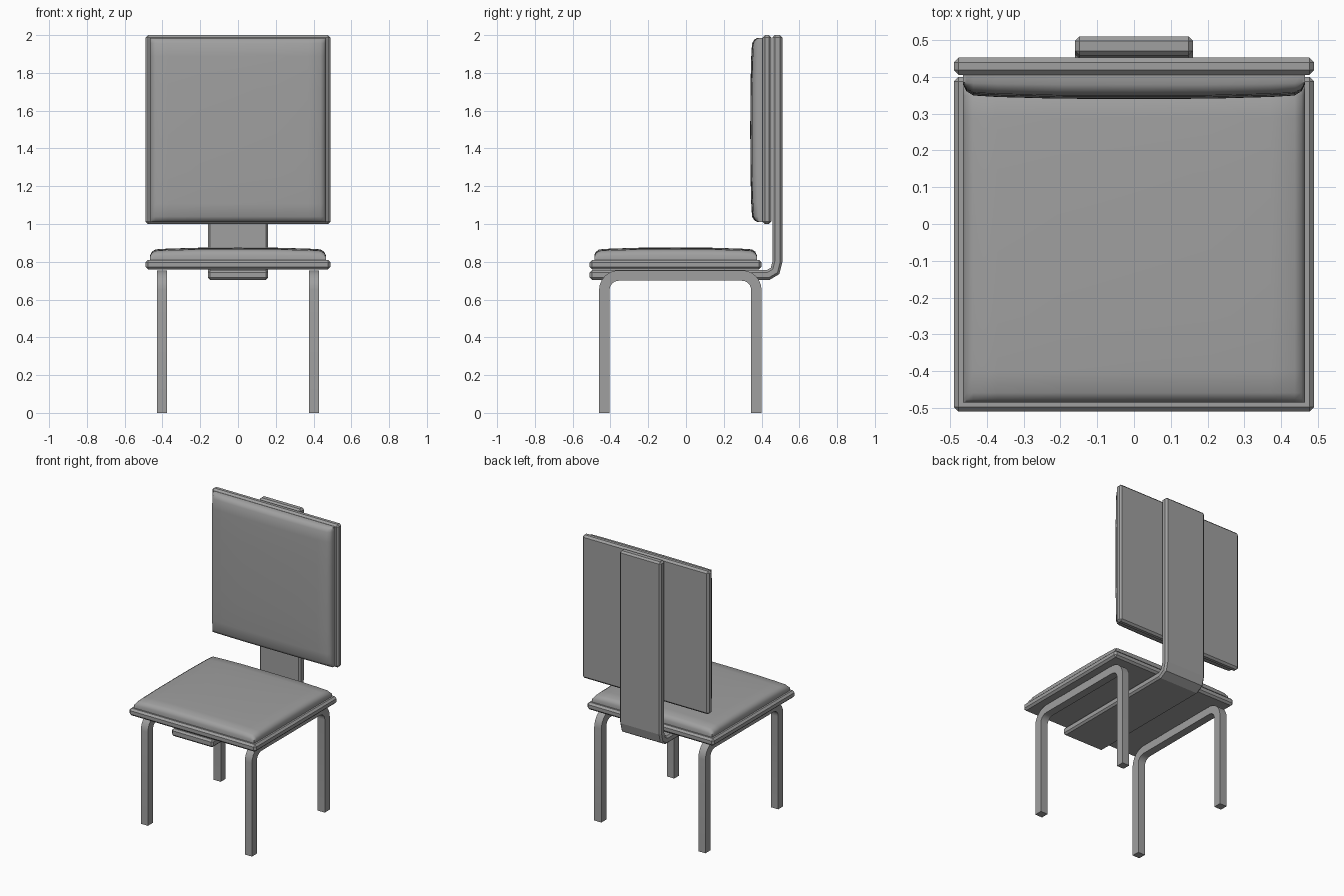
import bpy, bmesh, math
from mathutils import Vector, Matrix

cube = bpy.data.objects.get("Cube")
if cube:
    bpy.data.objects.remove(cube)

grey = bpy.data.materials.new("plain grey")
grey.use_nodes = True
COLOUR = (0.35, 0.35, 0.35, 1)
grey.diffuse_color = COLOUR
grey.node_tree.nodes["Principled BSDF"].inputs["Base Color"].default_value = COLOUR


def finish(name, bm, bevel=0, smooth=0):
    """Turn a bmesh into an object with optional chamfer and smooth shading."""
    bmesh.ops.recalc_face_normals(bm, faces=bm.faces)
    mesh = bpy.data.meshes.new(name)
    bm.to_mesh(mesh)
    bm.free()
    mesh.materials.append(grey)
    obj = bpy.data.objects.new(name, mesh)
    bpy.context.collection.objects.link(obj)
    if bevel:
        mod = obj.modifiers.new("chamfer", 'BEVEL')
        mod.width = bevel
        mod.segments = 1
        mod.limit_method = 'ANGLE'
        mod.angle_limit = math.radians(60)
    if smooth:
        bpy.ops.object.select_all(action='DESELECT')
        obj.select_set(True)
        bpy.context.view_layer.objects.active = obj
        bpy.ops.object.shade_smooth_by_angle(angle=math.radians(smooth))
    return obj


def board(name, lo, hi):
    lo, hi = Vector(lo), Vector(hi)
    bm = bmesh.new()
    bmesh.ops.create_cube(bm, size=1, matrix=Matrix.Translation((lo + hi) / 2)
                          @ Matrix.Diagonal((*(hi - lo), 1)))
    return finish(name, bm, bevel=0.013)


def sweep(name, path, x, width, thick, bevel=0):
    """Flat bar bent along a (y, z) path with mitred joints."""
    bm = bmesh.new()
    pts = [Vector(p) for p in path]
    rings = []
    for i, p in enumerate(pts):
        a = (p - pts[i - 1]).normalized() if i else (pts[1] - p).normalized()
        b = (pts[i + 1] - p).normalized() if i < len(pts) - 1 else a
        t = (a + b).normalized()
        n = Vector((-t.y, t.x)) * (thick / 2 / t.dot(a))
        rings.append([bm.verts.new((x + s * width / 2, p.x + n.x * k, p.y + n.y * k))
                      for s, k in ((-1, -1), (1, -1), (1, 1), (-1, 1))])
    for r, q in zip(rings, rings[1:]):
        for j in range(4):
            k = (j + 1) % 4
            bm.faces.new((r[j], r[k], q[k], q[j]))
    bm.faces.new(rings[0])
    bm.faces.new(rings[-1])
    return finish(name, bm, bevel, 0 if bevel else 30)


def cushion(name, half_x, half_y, height, matrix):
    """Padded slab: upright rim, quick rounded shoulder, faint dome."""
    shape = [(1, 0.42), (0.98, 0.68), (0.94, 0.86), (0.8, 0.92), (0.45, 0.99), (0, 1)]
    axis = [(-u, f) for u, f in shape] + [(u, f) for u, f in shape[-2::-1]]
    bm = bmesh.new()
    grid = [[bm.verts.new((u * half_x, v * half_y, height * max(0.34, f * g)))
             for u, f in axis] for v, g in axis]
    for r, q in zip(grid, grid[1:]):
        for i in range(len(axis) - 1):
            bm.faces.new((r[i], r[i + 1], q[i + 1], q[i]))
    rim = [e for e in bm.edges if e.is_boundary]
    skirt = bmesh.ops.extrude_edge_only(bm, edges=rim)["geom"]
    for v in skirt:
        if isinstance(v, bmesh.types.BMVert):
            v.co.z = 0
    bmesh.ops.contextual_create(bm, geom=[e for e in bm.edges if e.is_boundary])
    bm.transform(matrix)
    return finish(name, bm, smooth=50)


# Seat and backrest, each a chamfered board with a pad
board("seat_board", (-0.49, -0.51, 0.76), (0.49, 0.40, 0.81))
cushion("seat_cushion", 0.465, 0.43, 0.067, Matrix.Translation((0, -0.055, 0.808)))
board("back_board", (-0.49, 0.405, 1.0), (0.49, 0.452, 2.0))
cushion("back_cushion", 0.465, 0.488, 0.067,
        Matrix.Translation((0, 0.407, 1.498)) @ Matrix.Rotation(math.pi / 2, 4, 'X'))

# Bent support strip running under the seat and up behind the backrest
sweep("support_strip", [(-0.51, 0.73), (0.435, 0.73), (0.472, 0.752), (0.484, 0.80),
                        (0.484, 2.0)], 0, 0.32, 0.052, bevel=0.012)

# Side leg frames: an upside-down U of square bar
front, back, top, radius = -0.4325, 0.3725, 0.7275, 0.077
arc = [(radius * (1 - math.cos(a)), radius * (math.sin(a) - 1))
       for a in (math.radians(15 * i) for i in range(7))]
path = ([(front, 0)] + [(front + d, top + h) for d, h in arc]
        + [(back - d, top + h) for d, h in reversed(arc)] + [(back, 0)])
for side, x in (("left", 0.4025), ("right", -0.4025)):
    sweep(side + "_leg_frame", path, x, 0.055, 0.055)
